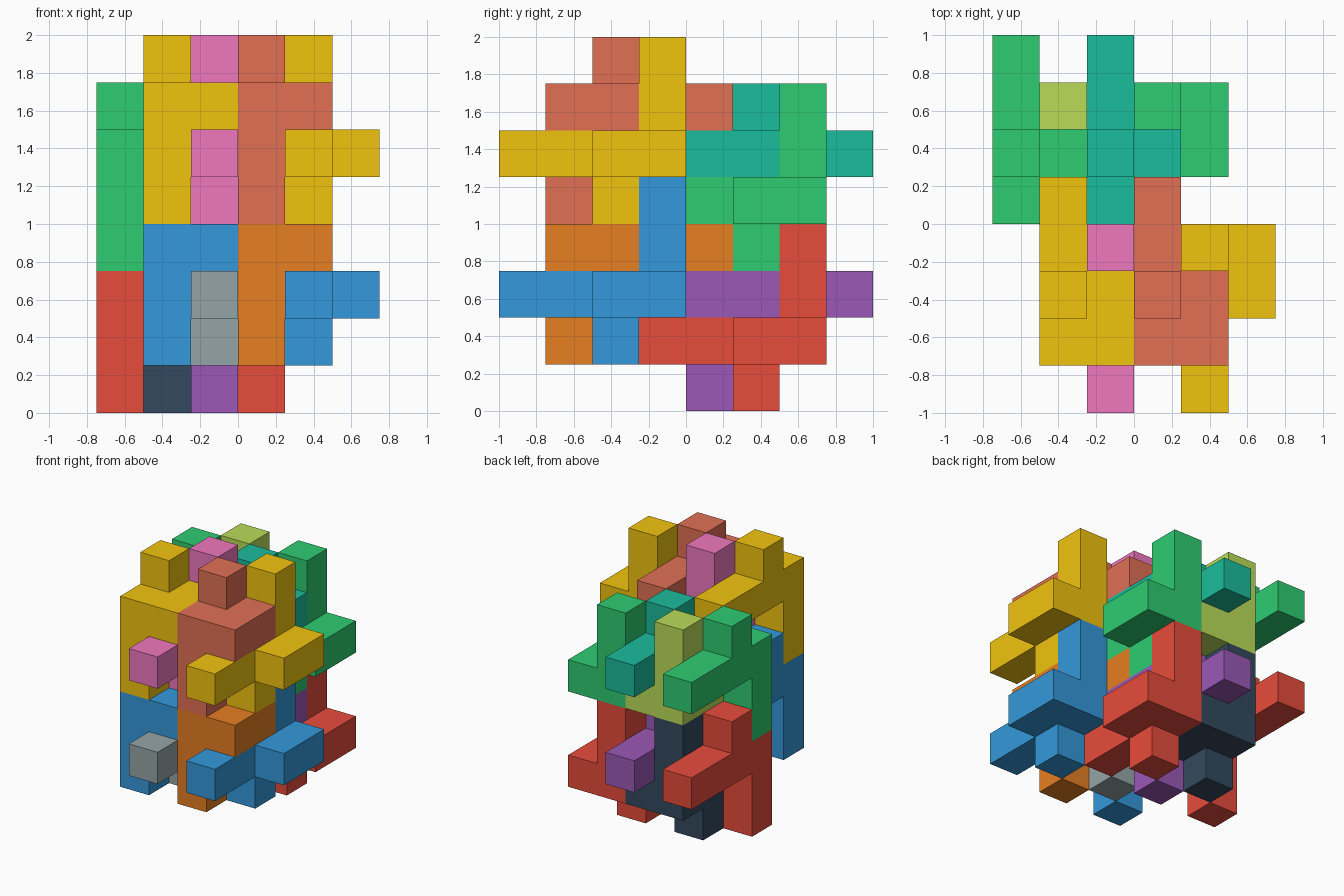
import bpy, bmesh
from mathutils import Vector

if "Cube" in bpy.data.objects:
    bpy.data.objects.remove(bpy.data.objects["Cube"])

U = 0.25  # edge of one cube

# Nine-cube piece: 2x2 square with a leg down, a stub up and a long arm back
PIECE = [(0, 0, 0), (0, 0, -1), (0, 0, -2), (1, 0, 0), (1, 1, 0),
         (0, 1, 0), (0, 1, 1), (0, 2, 0), (0, 3, 0)]
# The same piece turned half way round the x axis
TURNED = [(x, -y, -z) for x, y, z in PIECE]

COLORS = {"yellow": "f1c40f", "salmon": "e17055", "pink": "f078be", "green": "2ecc71",
          "teal": "1abc9c", "lime": "badc58", "blue": "3498db", "orange": "e67e22",
          "grey": "95a5a6", "red": "e74c3c", "purple": "9b59b6", "dark": "34495e"}


def material(name):
    mat = bpy.data.materials.get(name)
    if not mat:
        mat = bpy.data.materials.new(name)
        srgb = [int(COLORS[name][i:i + 2], 16) / 255 for i in (0, 2, 4)]
        mat.diffuse_color = [((c + 0.055) / 1.055) ** 2.4 for c in srgb] + [1]
        mat.use_nodes = True
        mat.node_tree.nodes["Principled BSDF"].inputs["Base Color"].default_value = mat.diffuse_color
    return mat


def polycube(name, cells, origin, color):
    """One solid made of unit cubes, keeping outer faces only."""
    bm = bmesh.new()
    filled = set(cells)
    for cell in cells:
        centre = Vector(cell) + Vector((0.5, 0.5, 0.5))
        for axis in range(3):
            for sign in (-1, 1):
                n = Vector((0, 0, 0))
                n[axis] = sign
                if tuple(int(c + d) for c, d in zip(cell, n)) in filled:
                    continue
                a = Vector((0, 0, 0))
                a[(axis + 1) % 3] = 0.5
                b = n.cross(a)
                mid = centre + n * 0.5
                corners = (mid - a - b, mid + a - b, mid + a + b, mid - a + b)
                bm.faces.new([bm.verts.new(p * U) for p in corners])
    bmesh.ops.remove_doubles(bm, verts=bm.verts, dist=0.001)
    bmesh.ops.dissolve_limit(bm, angle_limit=0.01, verts=bm.verts, edges=bm.edges)
    mesh = bpy.data.meshes.new(name)
    bm.to_mesh(mesh)
    bm.free()
    mesh.materials.append(material(color))
    obj = bpy.data.objects.new(name, mesh)
    i, j, k = origin
    obj.location = (-0.75 + i * U, -1 + j * U, k * U)
    bpy.context.collection.objects.link(obj)


# Interlocking pieces: name, shape, grid position in lower layer, lower and upper colour
LAYOUT = [
    ("front_left_upright", PIECE, (1, 1, 3), "blue", "yellow"),
    ("front_right_upright", PIECE, (3, 1, 3), "orange", "salmon"),
    ("front_left_turned", TURNED, (2, 3, 2), "grey", "pink"),
    ("front_right_turned", TURNED, (4, 3, 2), "blue", "yellow"),
    ("back_left_upright", PIECE, (0, 4, 2), "red", "green"),
    ("back_right_upright", PIECE, (2, 4, 2), "purple", "teal"),
    ("back_left_turned", TURNED, (1, 6, 1), "dark", "lime"),
    ("back_right_turned", TURNED, (3, 6, 1), "red", "green"),
]

# Two identical layers, the upper one three cubes higher
for name, cells, (i, j, k), low, high in LAYOUT:
    polycube("lower_" + name, cells, (i, j, k), low)
    polycube("upper_" + name, cells, (i, j, k + 3), high)
